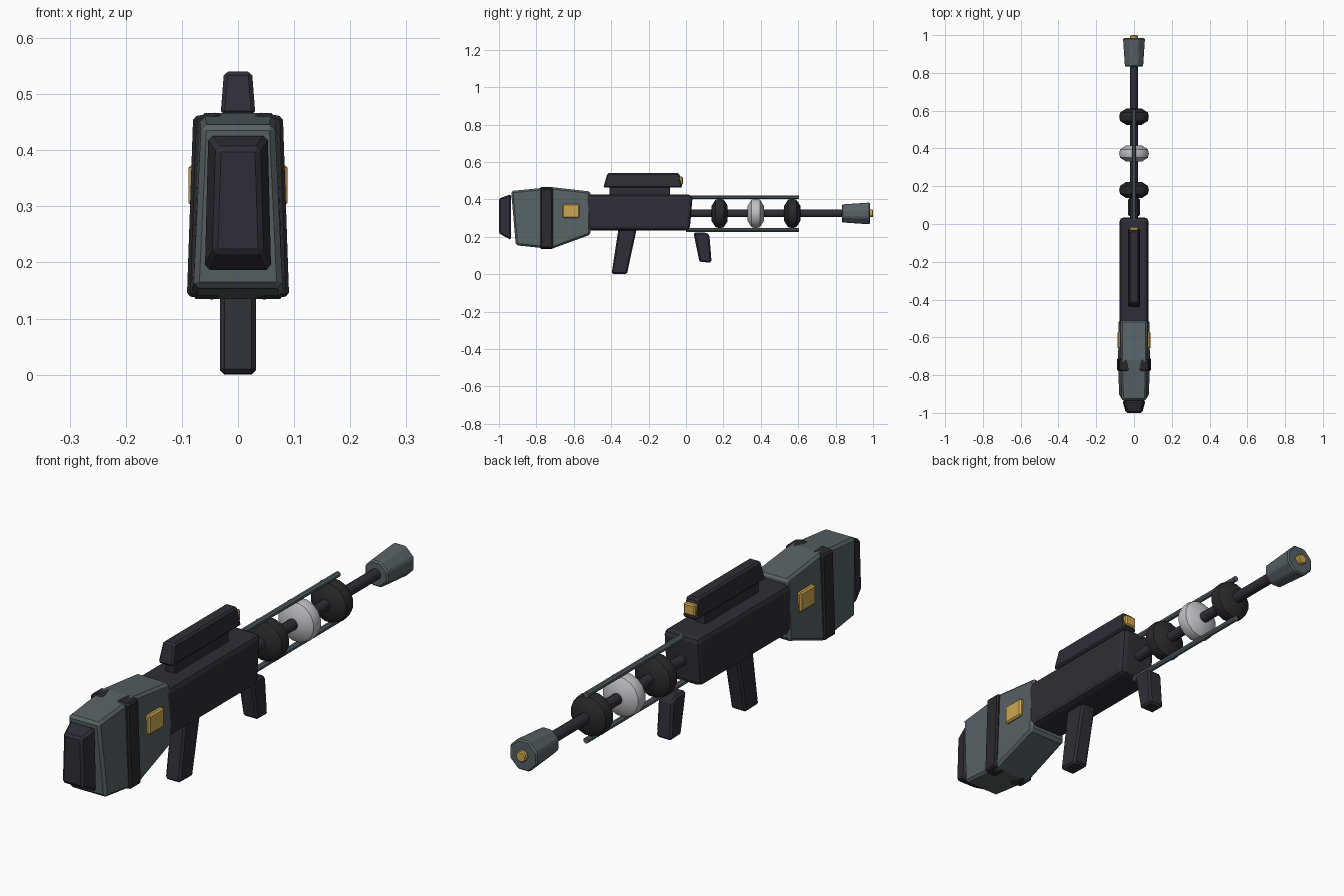
import bpy, bmesh, math
from mathutils import Matrix, Vector

cube = bpy.data.objects.get("Cube")
if cube:
    bpy.data.objects.remove(cube, do_unlink=True)


def material(name, rgb):
    m = bpy.data.materials.new(name)
    m.use_nodes = True
    m.diffuse_color = (*rgb, 1)
    bsdf = m.node_tree.nodes["Principled BSDF"]
    bsdf.inputs["Base Color"].default_value = (*rgb, 1)
    bsdf.inputs["Roughness"].default_value = 0.6
    return m


DARK = material("dark violet polymer", (0.028, 0.027, 0.038))
BLACK = material("charcoal rubber", (0.022, 0.022, 0.026))
GREY = material("blue grey metal", (0.095, 0.12, 0.132))
GOLD = material("gold", (0.62, 0.39, 0.08))
LIGHT = material("pale coil", (0.52, 0.52, 0.56))


def finish(name, bm, mat, bevel=0.0, segments=1, smooth=False):
    bmesh.ops.recalc_face_normals(bm, faces=bm.faces)
    mesh = bpy.data.meshes.new(name)
    bm.to_mesh(mesh)
    bm.free()
    mesh.materials.append(mat)
    ob = bpy.data.objects.new(name, mesh)
    bpy.context.collection.objects.link(ob)
    if bevel:
        mod = ob.modifiers.new("Bevel", "BEVEL")
        mod.width, mod.segments = bevel, segments
        mod.limit_method, mod.angle_limit = "ANGLE", math.radians(35)
    if smooth:
        bpy.ops.object.select_all(action="DESELECT")
        ob.select_set(True)
        bpy.context.view_layer.objects.active = ob
        bpy.ops.object.shade_smooth_by_angle(angle=math.radians(35))
    return ob


def slab(name, profile, half, mat, bevel=0.006, segments=1):
    """Side profile of (y, z) points, spread to the half width half(y, z)."""
    bm = bmesh.new()
    sides = [[bm.verts.new((s * half(y, z), y, z)) for y, z in profile] for s in (-1, 1)]
    for ring in sides:
        bm.faces.new(ring)
    n = len(profile)
    for i in range(n):
        j = (i + 1) % n
        bm.faces.new((sides[0][i], sides[0][j], sides[1][j], sides[1][i]))
    return finish(name, bm, mat, bevel, segments)


def box_profile(y0, y1, z0, z1):
    return [(y0, z0), (y1, z0), (y1, z1), (y0, z1)]


def lathe(name, profile, sides, mat, y=0.0, z=0.325, bevel=0.0, smooth=False):
    """Rings of (y, radius) around an axis along y, capped at both ends."""
    bm = bmesh.new()
    rings = []
    for py, r in profile:
        angles = [2 * math.pi * (k + 0.5) / sides for k in range(sides)]
        rings.append([bm.verts.new((r * math.cos(a), y + py, z + r * math.sin(a))) for a in angles])
    for a, b in zip(rings, rings[1:]):
        for k in range(sides):
            m = (k + 1) % sides
            bm.faces.new((a[k], a[m], b[m], b[k]))
    bm.faces.new(rings[0])
    bm.faces.new(rings[-1])
    return finish(name, bm, mat, bevel, smooth=smooth)


# Stock, wider at the bottom and deepest at the strap
slab("stock",
     [(-0.935, 0.445), (-0.72, 0.466), (-0.51, 0.442), (-0.51, 0.212), (-0.72, 0.135), (-0.91, 0.155)],
     lambda y, z: 0.085 - 0.03 * (z - 0.14) / 0.32 * 0.5 - (0.005 if y < -0.9 else 0), GREY, 0.01)

# Butt pad, narrowing to its rear face
bm = bmesh.new()
bmesh.ops.create_cube(bm, size=1)
for v in bm.verts:
    rear, top = v.co.y < 0, v.co.z > 0
    half = (0.044 if rear else 0.061) - (0.006 if top else 0)
    z = (0.405 if rear else 0.428) if top else (0.218 if rear else 0.183)
    v.co = Vector((math.copysign(half, v.co.x), -1.0 if rear else -0.935, z))
finish("butt_pad", bm, DARK, 0.008)

# Stock strap: a hooked clip on each side
clip = [(0.022, 0.452), (0.036, 0.468), (0.08, 0.46), (0.091, 0.14), (0.04, 0.133),
        (0.028, 0.15), (0.06, 0.17), (0.06, 0.44)]
for side, label in ((1, "left"), (-1, "right")):
    bm = bmesh.new()
    rings = [[bm.verts.new((side * x, y, z)) for x, z in clip] for y in (-0.778, -0.712)]
    for ring in rings:
        bm.faces.new(ring)
    for i in range(len(clip)):
        j = (i + 1) % len(clip)
        bm.faces.new((rings[0][i], rings[0][j], rings[1][j], rings[1][i]))
    finish(label + "_stock_strap", bm, BLACK, 0.006)

# Gold plate showing on both sides of the stock
slab("gold_side_plates", box_profile(-0.66, -0.57, 0.3, 0.375), lambda y, z: 0.088, GOLD, 0.006)

# Receiver and sight
slab("receiver", [(-0.54, 0.235), (0.02, 0.235), (0.036, 0.425), (-0.54, 0.425)],
     lambda y, z: 0.076, DARK, 0.02, 2)
slab("sight_rail", box_profile(-0.41, -0.085, 0.41, 0.475), lambda y, z: 0.022, DARK, 0.004)
slab("sight", [(-0.442, 0.463), (-0.02, 0.463), (-0.036, 0.54), (-0.42, 0.54)],
     lambda y, z: 0.031 if z < 0.5 else 0.025, DARK, 0.007)
slab("sight_lens", box_profile(-0.05, -0.017, 0.478, 0.522), lambda y, z: 0.024, GOLD, 0.005)

# Grips
slab("rear_grip", [(-0.398, 0.002), (-0.316, 0.0), (-0.262, 0.25), (-0.36, 0.25)],
     lambda y, z: 0.032, DARK, 0.008)
slab("front_grip", [(0.072, 0.065), (0.137, 0.063), (0.125, 0.21), (0.11, 0.222), (0.04, 0.222)],
     lambda y, z: 0.032, DARK, 0.008)

# Barrel, coils and guide rods
lathe("barrel", [(0.0, 0.021), (0.86, 0.021)], 12, DARK, smooth=True)
coil = [(-0.043, 0.042), (-0.022, 0.075), (0, 0.08), (0.022, 0.075), (0.043, 0.042)]
for name, y, mat in (("rear_coil", 0.18, BLACK), ("middle_coil", 0.373, LIGHT), ("front_coil", 0.568, BLACK)):
    lathe(name, coil, 16, mat, y, smooth=True)
for name, z in (("upper_rod", 0.412), ("lower_rod", 0.237)):
    lathe(name, [(0.0, 0.011), (0.605, 0.011)], 8, GREY, z=z, smooth=True)

# Muzzle
lathe("muzzle", [(0.833, 0.052), (0.985, 0.063)], 8, GREY, bevel=0.006)
lathe("muzzle_tip", [(0.97, 0.022), (1.0, 0.022)], 8, GOLD, bevel=0.004)
